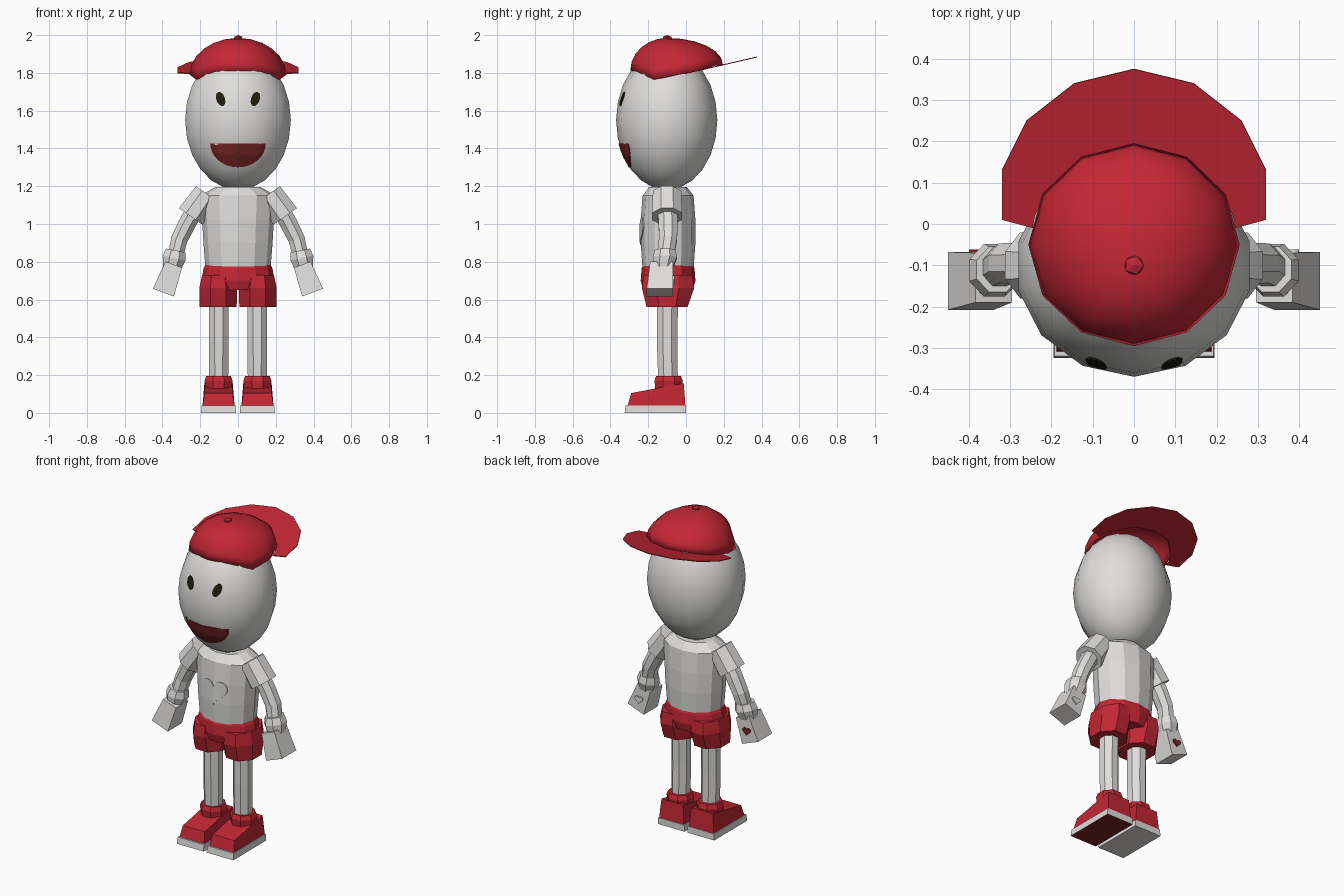
import bpy, bmesh, math
from mathutils import Vector
from mathutils.bvhtree import BVHTree

cube = bpy.data.objects.get("Cube")
if cube:
    bpy.data.objects.remove(cube)


def material(name, r, g, b):
    m = bpy.data.materials.new(name)
    m.use_nodes = True
    m.diffuse_color = (r, g, b, 1)
    m.node_tree.nodes["Principled BSDF"].inputs["Base Color"].default_value = (r, g, b, 1)
    return m


WHITE = material("off white", 0.74, 0.73, 0.71)
RED = material("red", 0.55, 0.02, 0.035)
DARK_RED = material("dark red", 0.19, 0.018, 0.017)
BLACK = material("near black", 0.012, 0.012, 0.004)


def finish(name, bm, mat, smooth=False):
    bmesh.ops.recalc_face_normals(bm, faces=bm.faces[:])
    for f in bm.faces:
        f.smooth = smooth
    mesh = bpy.data.meshes.new(name)
    bm.to_mesh(mesh)
    bm.free()
    mesh.materials.append(mat)
    ob = bpy.data.objects.new(name, mesh)
    bpy.context.collection.objects.link(ob)
    return ob


def skin(bm, rings):
    """Bridge closed rings of points with quads and return their vertices."""
    rows = [[bm.verts.new(p) for p in ring] for ring in rings]
    n = len(rows[0])
    for a, b in zip(rows, rows[1:]):
        for i in range(n):
            j = (i + 1) % n
            bm.faces.new((a[i], a[j], b[j], b[i]))
    return rows


def loft(name, mat, stations, n=8, side=1):
    """Stations are (x, y, z, half width, half depth) along a path."""
    turn = math.pi / n if n < 12 else 0
    fit = 1 / math.cos(turn)
    centres = [Vector((side * x, y, z)) for x, y, z, _, _ in stations]
    rings = []
    for i, c in enumerate(centres):
        d = centres[min(i + 1, len(centres) - 1)] - centres[max(i - 1, 0)]
        across = Vector((-d.z, 0, d.x)).normalized()
        rx, ry = stations[i][3:]
        angles = [turn + math.tau * k / n for k in range(n)]
        rings.append([c + across * rx * fit * math.cos(a)
                      + Vector((0, ry * fit * math.sin(a), 0)) for a in angles])
    bm = bmesh.new()
    rows = skin(bm, rings)
    bm.faces.new(rows[0])
    bm.faces.new(rows[-1])
    return finish(name, bm, mat)


def block(name, mat, bottom, top, side):
    """Solid between two rectangles given as x0, x1, y0, y1, front z, back z."""
    bm = bmesh.new()
    for x0, x1, y0, y1, zf, zb in (bottom, top):
        for x in (x0, x1):
            bm.verts.new((side * x, y0, zf))
            bm.verts.new((side * x, y1, zb))
    bmesh.ops.convex_hull(bm, input=bm.verts[:])
    bmesh.ops.dissolve_limit(bm, angle_limit=0.02, verts=bm.verts[:], edges=bm.edges[:])
    return finish(name, bm, mat)


def plate(name, mat, outline, target, facing=-1, lift=0.005, rings=6):
    """Thin plate of an x, z outline laid onto the target's surface."""
    src = bmesh.new()
    src.from_mesh(target.data)
    tree = BVHTree.FromBMesh(src)
    src.free()
    cx = sum(p[0] for p in outline) / len(outline)
    cz = sum(p[1] for p in outline) / len(outline)

    def drop(x, z, gap):
        hit = tree.ray_cast(Vector((x, 2 * facing, z)), Vector((0, -facing, 0)))[0]
        return Vector((x, hit.y + facing * gap, z))

    loops = [[drop(cx + (x - cx) * k / rings, cz + (z - cz) * k / rings, lift)
              for x, z in outline] for k in range(rings, 0, -1)]
    rim = [drop(x, z, -0.002) for x, z in outline]
    bm = bmesh.new()
    bm.faces.new(skin(bm, [rim] + loops)[-1])
    return finish(name, bm, mat)


def heart(cx, cz, size):
    pts = []
    for i in range(28):
        t = math.tau * (i + 0.5) / 28
        z = 13 * math.cos(t) - 5 * math.cos(2 * t) - 2 * math.cos(3 * t) - math.cos(4 * t)
        pts.append((cx + size * math.sin(t) ** 3, cz + size * z / 17))
    return pts


# Egg-shaped head with painted face
bm = bmesh.new()
bmesh.ops.create_uvsphere(bm, u_segments=14, v_segments=12, radius=1)
for v in bm.verts:
    a = math.atan2(v.co.y, v.co.x) - math.pi / 2
    r = math.hypot(v.co.x, v.co.y)
    v.co = (0.287 * r * math.sin(a), -0.102 - 0.268 * r * math.cos(a), 1.55 + 0.37 * v.co.z)
head = finish("head", bm, WHITE, True)

arc = [(0.147 * math.cos(a), 1.425 + 0.125 * math.sin(a))
       for a in (-math.pi * k / 16 for k in range(17))]
arc += [(-0.147 + 0.049 * k, 1.425) for k in range(1, 6)]
plate("mouth", DARK_RED, arc, head)
for s, label in ((1, "left"), (-1, "right")):
    eye = [(s * 0.092 + 0.024 * math.cos(a) + s * 0.008 * math.sin(a), 1.662 + 0.038 * math.sin(a))
           for a in (math.tau * k / 14 for k in range(14))]
    plate(label + "_eye", BLACK, eye, head, rings=3)

# Backward cap: dome, button and flat brim
rim_heights = [1.812, 1.808, 1.765, 1.79, 1.815, 1.84, 1.845]
rings = []
for k in range(1, 7):
    phi = math.pi / 2 * k / 6
    w, h = math.sin(phi), math.cos(phi)
    ring = []
    for i in range(12):
        a = math.tau * i / 12
        z = rim_heights[min(i, 12 - i)]
        y = -0.1 + w * (0.05 - 0.245 * math.cos(a))
        ring.append((0.256 * w * math.sin(a), y, z + (1.985 - z) * h))
    rings.append(ring)
bm = bmesh.new()
crown = skin(bm, rings)[0]
apex = bm.verts.new((0, -0.1, 1.985))
for i in range(12):
    bm.faces.new((crown[i], crown[(i + 1) % 12], apex))
dome = finish("cap_dome", bm, RED, True)
mod = dome.modifiers.new("thickness", "SOLIDIFY")
mod.thickness, mod.offset = 0.012, -1

bm = bmesh.new()
bmesh.ops.create_icosphere(bm, subdivisions=1, radius=0.026)
for v in bm.verts:
    v.co = (v.co.x, v.co.y - 0.1, 1.985 + v.co.z * 0.58)
finish("cap_button", bm, RED)

outer = [(0, 0.375), (0.145, 0.34), (0.26, 0.25), (0.32, 0.13), (0.32, 0.01)]
inner = [(0, 0.185), (0.12, 0.16), (0.21, 0.08), (0.24, 0.02), (0.245, -0.01)]
bm = bmesh.new()
for s in (1, -1):
    o, n = ([bm.verts.new((s * x, y, 1.80 + 0.23 * y)) for x, y in row] for row in (outer, inner))
    for i in range(4):
        bm.faces.new((o[i], o[i + 1], n[i + 1], n[i]))
bmesh.ops.remove_doubles(bm, verts=bm.verts[:], dist=0.0001)
brim = finish("cap_brim", bm, RED)
brim.modifiers.new("thickness", "SOLIDIFY").thickness = 0.005

# Torso with chest emblem, and the upper shorts
torso = loft("torso", WHITE, [(0, -0.095, z, rx, ry) for z, rx, ry in (
    (0.76, 0.172, 0.135), (0.9, 0.183, 0.145), (1.02, 0.19, 0.145),
    (1.15, 0.2, 0.135), (1.195, 0.12, 0.1))], 12)
plate("chest_heart", WHITE, heart(0, 0.975, 0.086), torso)
loft("shorts_waist", RED, [(0, -0.095, z, rx, ry) for z, rx, ry in (
    (0.79, 0.17, 0.13), (0.765, 0.182, 0.14), (0.7, 0.195, 0.145), (0.65, 0.17, 0.13))], 12)

for s, label in ((1, "left_"), (-1, "right_")):
    # Arm
    loft(label + "sleeve", WHITE, [(0.165, -0.1, 1.16, 0.07, 0.075),
                                   (0.25, -0.1, 1.04, 0.076, 0.08)], 8, s)
    loft(label + "arm", WHITE, [(0.22, -0.1, 1.09, 0.046, 0.052), (0.27, -0.095, 1.0, 0.046, 0.05),
                                (0.31, -0.095, 0.92, 0.044, 0.048),
                                (0.335, -0.11, 0.82, 0.04, 0.045)], 8, s)
    loft(label + "wristband", WHITE, [(0.33, -0.11, 0.86, 0.052, 0.055), (0.338, -0.112, 0.82, 0.062, 0.064),
                                      (0.35, -0.12, 0.765, 0.048, 0.05)], 8, s)
    hand = loft(label + "hand", WHITE, [(0.34, -0.13, 0.785, 0.047, 0.06),
                                        (0.395, -0.138, 0.637, 0.059, 0.07)], 4, s)
    plate(label + "hand_mark", WHITE if s > 0 else DARK_RED,
          heart(s * 0.372, 0.705, 0.028), hand, 1, 0.007, 2)

    # Leg
    loft(label + "shorts_leg", RED, [(0.105, -0.095, 0.73, 0.085, 0.13), (0.105, -0.095, 0.66, 0.1, 0.138),
                                     (0.105, -0.1, 0.56, 0.098, 0.108)], 8, s)
    loft(label + "leg", WHITE, [(0.102, -0.098, 0.6, 0.052, 0.056), (0.102, -0.1, 0.38, 0.052, 0.054),
                                (0.102, -0.095, 0.16, 0.05, 0.052)], 8, s)
    loft(label + "sock", RED, [(0.103, -0.092, 0.195, 0.065, 0.066), (0.103, -0.092, 0.17, 0.074, 0.075),
                               (0.103, -0.092, 0.12, 0.068, 0.07)], 8, s)

    # Shoe
    block(label + "shoe", RED, (0.018, 0.188, -0.31, -0.003, 0.035, 0.035),
          (0.028, 0.178, -0.29, -0.012, 0.105, 0.157), s)
    sole = block(label + "sole", WHITE, (0.01, 0.195, -0.325, 0.0, 0, 0),
                 (0.012, 0.193, -0.32, 0.0, 0.04, 0.04), s)
    sole.data.materials.append(DARK_RED)
    for face in sole.data.polygons:
        if s > 0 and face.normal.z < -0.9:
            face.material_index = 1
